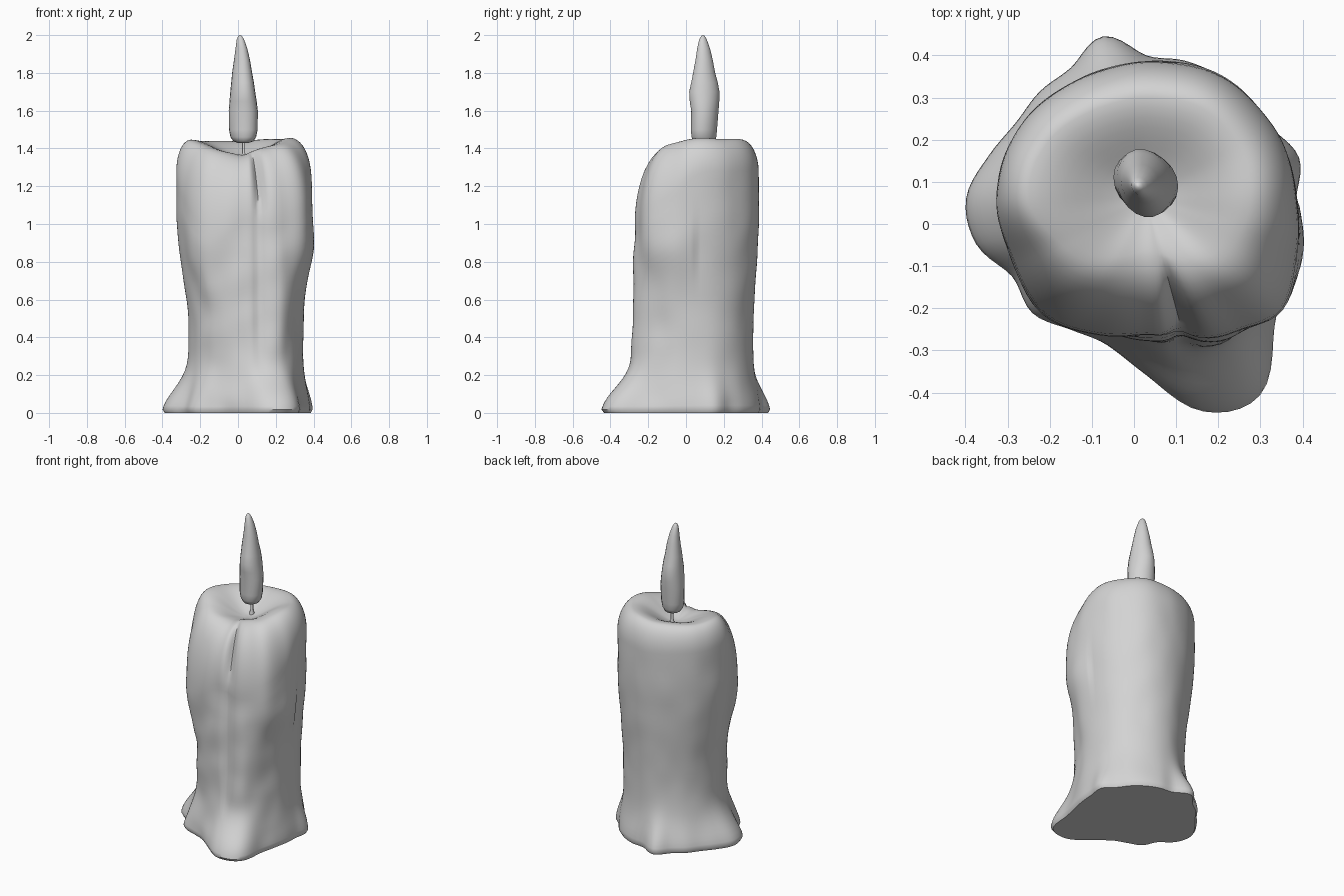
import bpy
import bmesh
import math
from mathutils import Vector, noise

if "Cube" in bpy.data.objects:
    bpy.data.objects.remove(bpy.data.objects["Cube"], do_unlink=True)

SEGMENTS = 120
CENTRE = Vector((0.03, 0.06, 0))

grey = bpy.data.materials.new("plain_grey")
grey.use_nodes = True
grey.diffuse_color = (0.65, 0.65, 0.65, 1)
grey.node_tree.nodes["Principled BSDF"].inputs["Base Color"].default_value = grey.diffuse_color

# Values spaced evenly around the candle, counter-clockwise from +x
UPPER_RADIUS = [.355, .345, .34, .325, .325, .345, .355, .35, .355, .33, .366, .385]
WAIST_RADIUS = [.315, .31, .3, .295, .28, .285, .29, .29, .31, .335, .38, .335]
BASE_RADIUS = [.355, .375, .34, .34, .34, .34, .34, .4, .36, .36, .36, .39,
               .43, .42, .37, .385, .36, .36, .42, .525, .54, .43, .38, .36]
SHOULDER_Z = [1.26, 1.28, 1.28, 1.27, 1.28, 1.29, 1.28, 1.07, .93, 1.03, 1.01, 1.08]
CREST_RATIO = [.69, .72, .74, .74, .75, .78, .78, .64, .5, .42, .49, .58]
CREST_Z = [1.455, 1.45, 1.45, 1.44, 1.44, 1.44, 1.445, 1.41, 1.38, 1.367, 1.4, 1.43]
FLOOR_Z = 1.345


def around(values, angle):
    """Smooth closed interpolation of evenly spaced values."""
    n = len(values)
    pos = angle / math.tau * n
    i, t = int(pos), pos % 1
    a, b, c, d = (values[(i + k) % n] for k in (-1, 0, 1, 2))
    return b + t / 2 * (c - a + t * (2 * a - 5 * b + 4 * c - d + t * (3 * (b - c) + d - a)))


def smooth(t):
    t = min(max(t, 0), 1)
    return t * t * (3 - 2 * t)


def bump(x, middle, width):
    return math.exp(-((x - middle) / width) ** 2)


def wall_radius(angle, z):
    """Radius of the wax wall: waist, swollen top, flared foot and drips."""
    degrees = math.degrees(angle)
    low, high = around(WAIST_RADIUS, angle), around(UPPER_RADIUS, angle)
    r = low + (high - low) * smooth((z - 0.4) / 0.68)
    r += (around(BASE_RADIUS, angle) - r) * bump(z, 0, 0.165)
    # lumps on both sides, heavy front lobe, running drip and the groove beside it
    r += 0.024 * bump(degrees, 342, 18) * bump(z, 0.87, 0.15)
    r += 0.018 * bump(degrees, 225, 16) * bump(z, 0.88, 0.22)
    r += 0.035 * bump(degrees, 318, 13) * bump(z, 1, 0.25)
    run = smooth((z - 0.1) / 0.3)
    r += 0.008 * run * bump(degrees, 300, 7)
    r -= 0.018 * run * bump(degrees, 284, 5)
    # uneven wax, roughest at the front
    front = smooth(-math.sin(angle))
    spot = Vector((math.cos(angle) * 2.5, math.sin(angle) * 2.5, z * 6))
    r += (0.004 + 0.009 * front) * noise.noise(spot) * smooth(z / 0.1)
    return r


def column(angle):
    """Radius and height pairs from the foot, over the rim, into the pool."""
    crease = bump(math.degrees(angle), 286, 4.5)
    top = around(SHOULDER_Z, angle)
    points = [(wall_radius(angle, 0) * 0.97, 0)]
    points += [(wall_radius(angle, z), z)
               for z in (0.018 + (top - 0.018) * (k / 34) ** 1.15 for k in range(35))]
    edge = points[-1][0]
    crest = edge * around(CREST_RATIO, angle)
    crest_z = around(CREST_Z, angle)
    for k in range(1, 13):
        a = k / 12 * math.pi / 2
        dent = crease * math.sin(2 * a)
        points.append(((crest + (edge - crest) * math.cos(a)) * (1 - 0.1 * dent),
                       top + (crest_z - top) * math.sin(a) - 0.02 * dent))
    rim_r, rim_z = points[-1]
    for k in range(9, 0, -1):
        s = k / 10
        points.append((rim_r * s, FLOOR_Z + (rim_z - FLOOR_Z) * smooth(s)))
    return points


def loft(name, rings):
    """Skin closed rings of points and cap both ends."""
    bm = bmesh.new()
    loops = [[bm.verts.new(p) for p in ring] for ring in rings]
    count = len(loops[0])
    for low, high in zip(loops, loops[1:]):
        for i in range(count):
            j = (i + 1) % count
            bm.faces.new((low[i], low[j], high[j], high[i]))
    bm.faces.new(loops[0][::-1])
    bm.faces.new(loops[-1])
    bmesh.ops.recalc_face_normals(bm, faces=bm.faces)
    mesh = bpy.data.meshes.new(name)
    bm.to_mesh(mesh)
    bm.free()
    mesh.materials.append(grey)
    obj = bpy.data.objects.new(name, mesh)
    bpy.context.collection.objects.link(obj)
    bpy.ops.object.select_all(action='DESELECT')
    obj.select_set(True)
    bpy.context.view_layer.objects.active = obj
    bpy.ops.object.shade_smooth_by_angle(angle=math.radians(50))
    return obj


def section(x, y, z, rx, ry, count, skew=0):
    """Level oval ring, optionally squeezed along one diagonal."""
    turns = [math.tau * i / count for i in range(count)]
    return [(x + rx * math.cos(a), y + ry * math.sin(a - skew), z) for a in turns]


# Wax body
angles = [math.tau * i / SEGMENTS for i in range(SEGMENTS)]
columns = [column(a) for a in angles]
body_rings = [[CENTRE + Vector((r * math.cos(a), r * math.sin(a), z))
               for a, (r, z) in zip(angles, level)] for level in zip(*columns)]
loft("wax_body", body_rings)

# Wick, slightly thicker where it leaves the wax
wick = [(1.33, .018), (1.355, .015), (1.375, .008), (1.46, .008)]
loft("wick", [section(0.03, 0.1, z, r, r, 10) for z, r in wick])

# Flame sections: height, centre x, half width x, centre y, half width y
FLAME = [(1.43, .028, .03, .095, .04), (1.437, .028, .052, .095, .056),
         (1.46, .028, .068, .095, .066), (1.5, .028, .076, .095, .07),
         (1.6, .028, .077, .1, .073), (1.65, .027, .072, .098, .079),
         (1.7, .025, .066, .097, .081), (1.75, .024, .06, .098, .071),
         (1.8, .022, .053, .096, .059), (1.87, .021, .042, .096, .046),
         (1.93, .018, .031, .093, .034), (1.975, .013, .02, .09, .021),
         (1.993, .011, .011, .09, .011), (2, .01, .003, .09, .003)]
loft("flame", [section(x, y, z, rx, ry, 20, 0.15) for z, x, rx, y, ry in FLAME])
